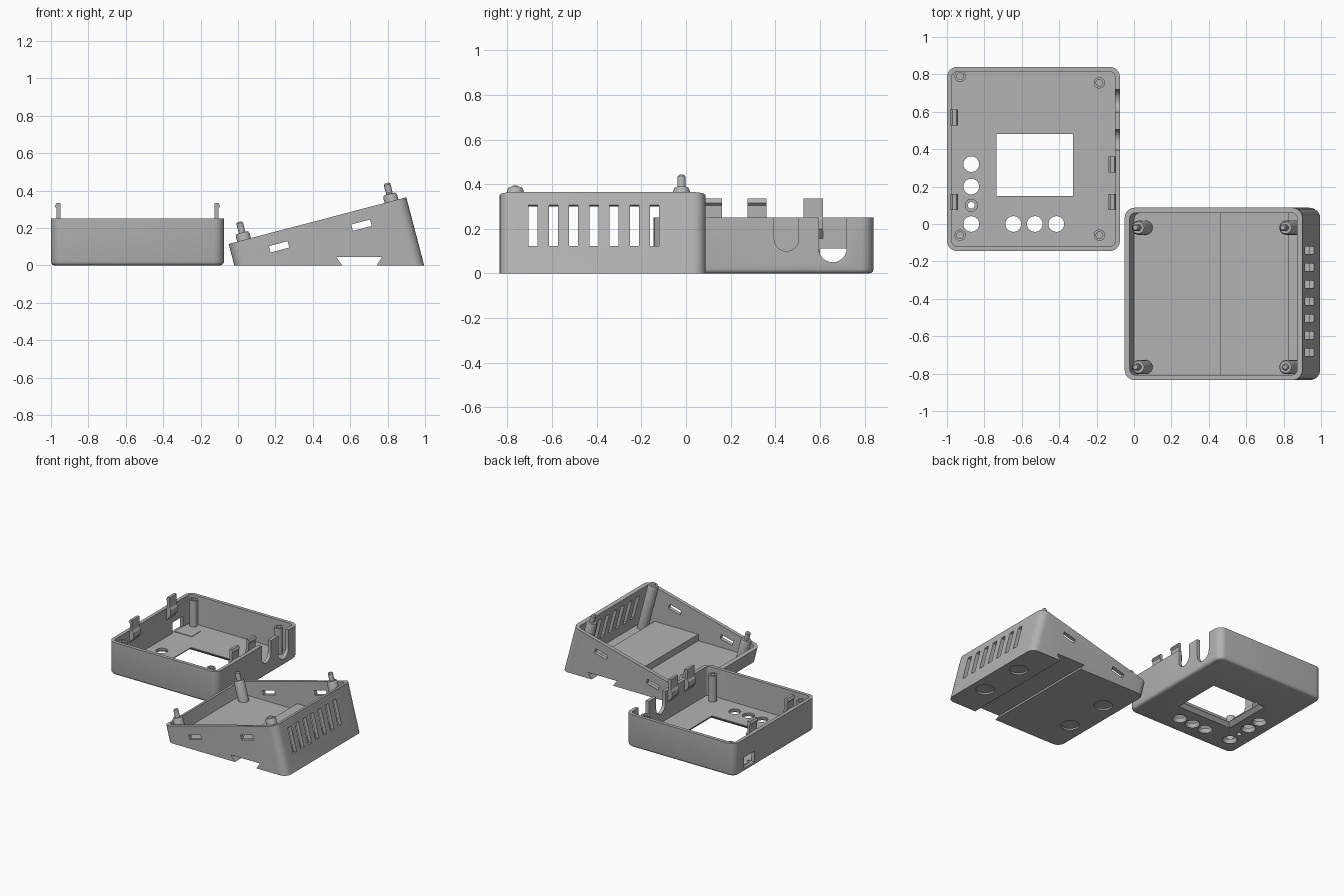
import bpy, bmesh, math
from mathutils import Matrix

if "Cube" in bpy.data.objects:
    bpy.data.objects.remove(bpy.data.objects["Cube"])

plastic = bpy.data.materials.new("grey_plastic")
plastic.use_nodes = True
plastic.diffuse_color = (0.45, 0.45, 0.45, 1)
plastic.node_tree.nodes["Principled BSDF"].inputs["Base Color"].default_value = (0.45, 0.45, 0.45, 1)

# Frames: extrude along x, extrude along y, and the tilted rim of the wedge
ALONG_X = Matrix(((0, 0, 1, 0), (1, 0, 0, 0), (0, 1, 0, 0), (0, 0, 0, 1)))
ALONG_Y = Matrix.Rotation(math.pi / 2, 4, "X")
TILT = Matrix.Translation((-0.05, 0, 0.115)) @ Matrix.Rotation(math.radians(-14.7), 4, "Y")
FLAT = Matrix.Identity(4)


def rect(x0, x1, y0, y1, r=0.0, n=6):
    """Outline of a rectangle with rounded corners."""
    if r == 0:
        return [(x0, y0), (x1, y0), (x1, y1), (x0, y1)]
    corners = ((x1 - r, y1 - r), (x0 + r, y1 - r), (x0 + r, y0 + r), (x1 - r, y0 + r))
    pts = []
    for i, (cx, cy) in enumerate(corners):
        for k in range(n + 1):
            a = (i + k / n) * math.pi / 2
            pts.append((cx + r * math.cos(a), cy + r * math.sin(a)))
    return pts


def disc(cx, cy, r, n=28):
    return [(cx + r * math.cos(2 * math.pi * k / n), cy + r * math.sin(2 * math.pi * k / n))
            for k in range(n)]


def loft(name, rings, frame=FLAT):
    """Closed solid through (outline, height) rings."""
    bm = bmesh.new()
    loops = [[bm.verts.new((x, y, z)) for x, y in pts] for pts, z in rings]
    n = len(loops[0])
    for a, b in zip(loops, loops[1:]):
        for i in range(n):
            bm.faces.new((a[i], a[(i + 1) % n], b[(i + 1) % n], b[i]))
    bm.faces.new(loops[0][::-1])
    bm.faces.new(loops[-1])
    bm.transform(frame)
    bmesh.ops.recalc_face_normals(bm, faces=bm.faces)
    mesh = bpy.data.meshes.new(name)
    bm.to_mesh(mesh)
    bm.free()
    mesh.materials.append(plastic)
    ob = bpy.data.objects.new(name, mesh)
    bpy.context.collection.objects.link(ob)
    return ob


def prism(name, pts, z0, z1, frame=FLAT):
    return loft(name, [(pts, z0), (pts, z1)], frame)


def turned(name, cx, cy, profile, frame=FLAT):
    return loft(name, [(disc(cx, cy, r), z) for r, z in profile], frame)


def cut(ob, *cutters):
    for c in cutters:
        mod = ob.modifiers.new("cut", "BOOLEAN")
        mod.operation, mod.solver, mod.object = "DIFFERENCE", "EXACT", c
        bpy.context.view_layer.update()
        deps = bpy.context.evaluated_depsgraph_get()
        mesh = bpy.data.meshes.new_from_object(ob.evaluated_get(deps))
        ob.modifiers.clear()
        ob.data = mesh
        bpy.data.objects.remove(c)
    return ob


def below(z):
    return prism("cutter", rect(-2, 2, -2, 2), -2, z)


# ---- Tray: shell with a rounded lower edge
L, R, F, B = -1.0, -0.075, -0.145, 0.84


def tray_outline(inset):
    return rect(L + inset, R - inset, F + inset, B - inset, 0.055 - inset)


tray = loft("tray_shell", [(tray_outline(i), z) for i, z in
                           ((0.02, 0), (0.01, 0.003), (0.003, 0.01), (0, 0.02), (0, 0.25))])
cut(tray, prism("cutter", tray_outline(0.026), 0.03, 0.4))

# Chamfered screen window, button holes and indicator hole
cut(tray, loft("cutter", [(rect(-0.77, -0.295, 0.12, 0.51), -0.005),
                          (rect(-0.735, -0.325, 0.15, 0.48), 0.026),
                          (rect(-0.735, -0.325, 0.15, 0.48), 0.1)]))
for x, y in ((-0.87, 0.32), (-0.87, 0.2), (-0.87, 0), (-0.645, 0), (-0.53, 0), (-0.415, 0)):
    cut(tray, turned("cutter", x, y, ((0.055, -0.005), (0.042, 0.02), (0.042, 0.1))))
cut(tray, turned("cutter", -0.87, 0.1, ((0.018, -0.1), (0.018, 0.1))))

# Cable notches in one side wall, port in the other
cut(tray,
    prism("cutter", rect(0.395, 0.505, 0.1, 0.5, 0.054), -0.13, -0.03, ALONG_X),
    prism("cutter", rect(0.595, 0.72, 0.05, 0.5, 0.062), -0.13, -0.03, ALONG_X),
    prism("cutter", rect(0.6, 0.725, 0.028, 0.112), -1.1, -0.95, ALONG_X))
prism("port_rest", rect(-0.976, -0.83, 0.625, 0.73), 0.028, 0.034)

# Screw posts and indicator collar, bored from the top
for x, y in ((-0.93, -0.06), (-0.185, -0.06), (-0.185, 0.755), (-0.93, 0.79)):
    turned("tray_post", x, y, ((0.03, 0.02), (0.03, 0.23), (0.018, 0.23), (0.018, 0.12)))
collar = turned("indicator_collar", -0.87, 0.1, ((0.035, 0.02), (0.035, 0.06)))
cut(collar, turned("cutter", -0.87, 0.1, ((0.018, -0.1), (0.018, 0.2))))

# Snap clips: (distance in from the wall face, height)
CLIP = ((0.02, 0.15), (0.06, 0.2), (0.06, 0.24), (0.05, 0.255), (0.05, 0.335),
        (0.03, 0.335), (0.02, 0.315), (0.03, 0.305), (0.03, 0.25), (0.02, 0.25))
for wall, side, y in ((L, 1, 0.57), (L, 1, 0.118), (R, -1, 0.318), (R, -1, 0.118)):
    prism("snap_clip", [(wall + side * d, z) for d, z in CLIP], -y - 0.043, -y + 0.043, ALONG_Y)

# ---- Wedge base: tilted box trimmed flat by the ground
W, F2, B2, T = 0.982, -0.835, 0.087, 0.028
base = prism("wedge_shell", rect(0, W, F2, B2, 0.055), -0.6, 0, TILT)
cavity = prism("cutter", rect(T, W - T, F2 + T, B2 - T, 0.03), -0.6, 0.1, TILT)
cut(cavity, below(0.03))
cut(base, below(0), cavity)

# Vent slots in the tall wall, clip slots in the two sloped walls
for i in range(7):
    y = -0.685 + i * 0.0908
    cut(base, prism("cutter", rect(W - 0.06, W + 0.06, y - 0.02, y + 0.02), -0.25, -0.06, TILT))
for u in (0.257, 0.712):
    cut(base, prism("cutter", rect(u - 0.052, u + 0.052, -1, 0.3), -0.101, -0.066, TILT))

# Raised inner floor over the dovetail rail slot
platform = prism("inner_platform", rect(0.46, 0.83, F2 + 0.02, B2 - 0.02), 0.02, 0.08)
for part in (base, platform):
    cut(part, prism("cutter", ((0.565, -0.01), (0.735, -0.01), (0.77, 0.045), (0.525, 0.045)),
                    -0.5, 1.2, ALONG_Y))

# Round recesses for stick-on feet
for x in (0.11, 0.88):
    for y in (-0.2, -0.56):
        cut(base, turned("cutter", x, y, ((0.065, -0.05), (0.065, 0.012))))

# Corner pegs: shoulder and locating pin, one pin cut short
for u in (0.085, 0.9):
    for y in (-0.02, -0.765):
        short = u > 0.5 and y < -0.5
        top = 0.05 if short else 0.1
        peg = turned("corner_peg", u, y, ((0.038, -0.5), (0.038, 0.025), (0.032, 0.04),
                                          (0.018, 0.04), (0.018, top - 0.008), (0.012, top)), TILT)
        cut(peg, below(0.015))

# Smooth the rounded surfaces, keep edges sharp
bpy.ops.object.select_all(action="DESELECT")
for ob in bpy.context.collection.objects:
    if ob.type == "MESH" and plastic.name in ob.data.materials:
        ob.select_set(True)
        bpy.context.view_layer.objects.active = ob
bpy.ops.object.shade_smooth_by_angle(angle=math.radians(30))
